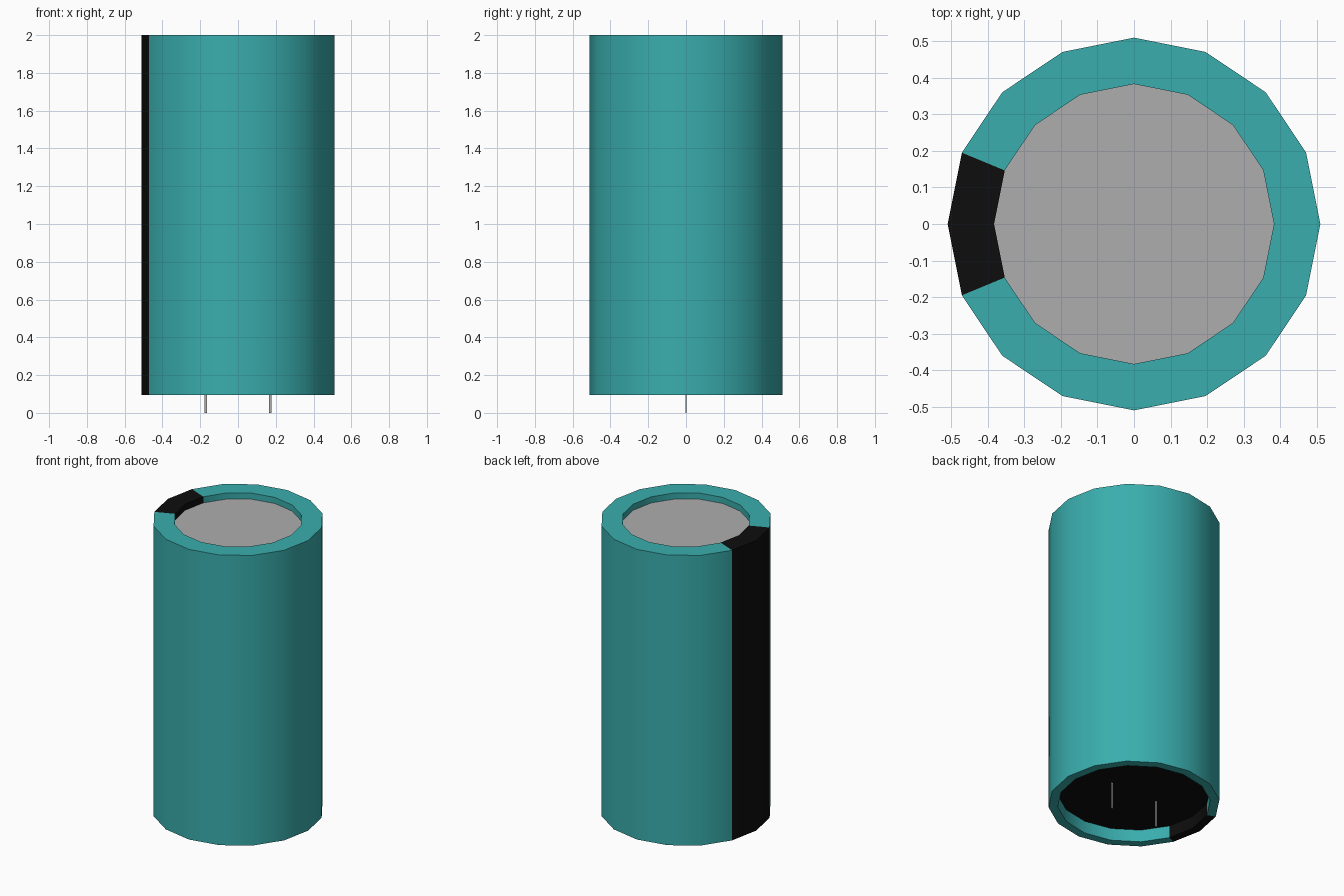
import bpy, bmesh, math

cube = bpy.data.objects.get("Cube")
if cube:
    bpy.data.objects.remove(cube, do_unlink=True)

SIDES = 16
BASE_Z, TOP_Z = 0.095, 2.0
LID_Z, SEAL_Z = 1.96, 0.175
OUTER_R, LID_R, SEAL_R = 0.51, 0.383, 0.455


def material(name, rgb):
    m = bpy.data.materials.new(name)
    m.use_nodes = True
    m.diffuse_color = (*rgb, 1)
    m.node_tree.nodes["Principled BSDF"].inputs["Base Color"].default_value = (*rgb, 1)
    return m


teal = material("teal", (0.042, 0.42, 0.42))
black = material("black", (0.004, 0.004, 0.004))
grey = material("grey", (0.42, 0.42, 0.42))


def finish(name, bm, mats, smooth=False):
    mesh = bpy.data.meshes.new(name)
    bm.to_mesh(mesh)
    bm.free()
    for m in mats:
        mesh.materials.append(m)
    ob = bpy.data.objects.new(name, mesh)
    bpy.context.collection.objects.link(ob)
    if smooth:
        bpy.ops.object.select_all(action='DESELECT')
        ob.select_set(True)
        bpy.context.view_layer.objects.active = ob
        bpy.ops.object.shade_smooth_by_angle(angle=math.radians(30))
    return ob


def ring(bm, r, z):
    step = 2 * math.pi / SIDES
    return [bm.verts.new((r * math.cos(i * step), r * math.sin(i * step), z))
            for i in range(SIDES)]


# Sleeve: outer wall with folded-in rims, two side panels form the black stripe
bm = bmesh.new()
profile = [(SEAL_R, SEAL_Z), (SEAL_R, BASE_Z), (OUTER_R, BASE_Z),
           (OUTER_R, TOP_Z), (LID_R, TOP_Z), (LID_R, LID_Z)]
rings = [ring(bm, r, z) for r, z in profile]
for low, high in zip(rings, rings[1:]):
    for i in range(SIDES):
        j = (i + 1) % SIDES
        face = bm.faces.new((low[i], low[j], high[j], high[i]))
        face.material_index = 1 if i in (SIDES // 2 - 1, SIDES // 2) else 0
finish("sleeve", bm, [teal, black], smooth=True)

# Recessed end discs
bm = bmesh.new()
bm.faces.new(ring(bm, LID_R, LID_Z))
finish("top_lid", bm, [grey])

bm = bmesh.new()
bm.faces.new(ring(bm, SEAL_R, SEAL_Z)[::-1])
finish("bottom_seal", bm, [black])

# Two thin leads
for name, x in (("left_lead", 0.17), ("right_lead", -0.17)):
    bm = bmesh.new()
    bmesh.ops.create_cube(bm, size=1)
    bmesh.ops.scale(bm, vec=(0.014, 0.004, SEAL_Z), verts=bm.verts)
    bmesh.ops.translate(bm, vec=(x, 0, SEAL_Z / 2), verts=bm.verts)
    finish(name, bm, [grey])
